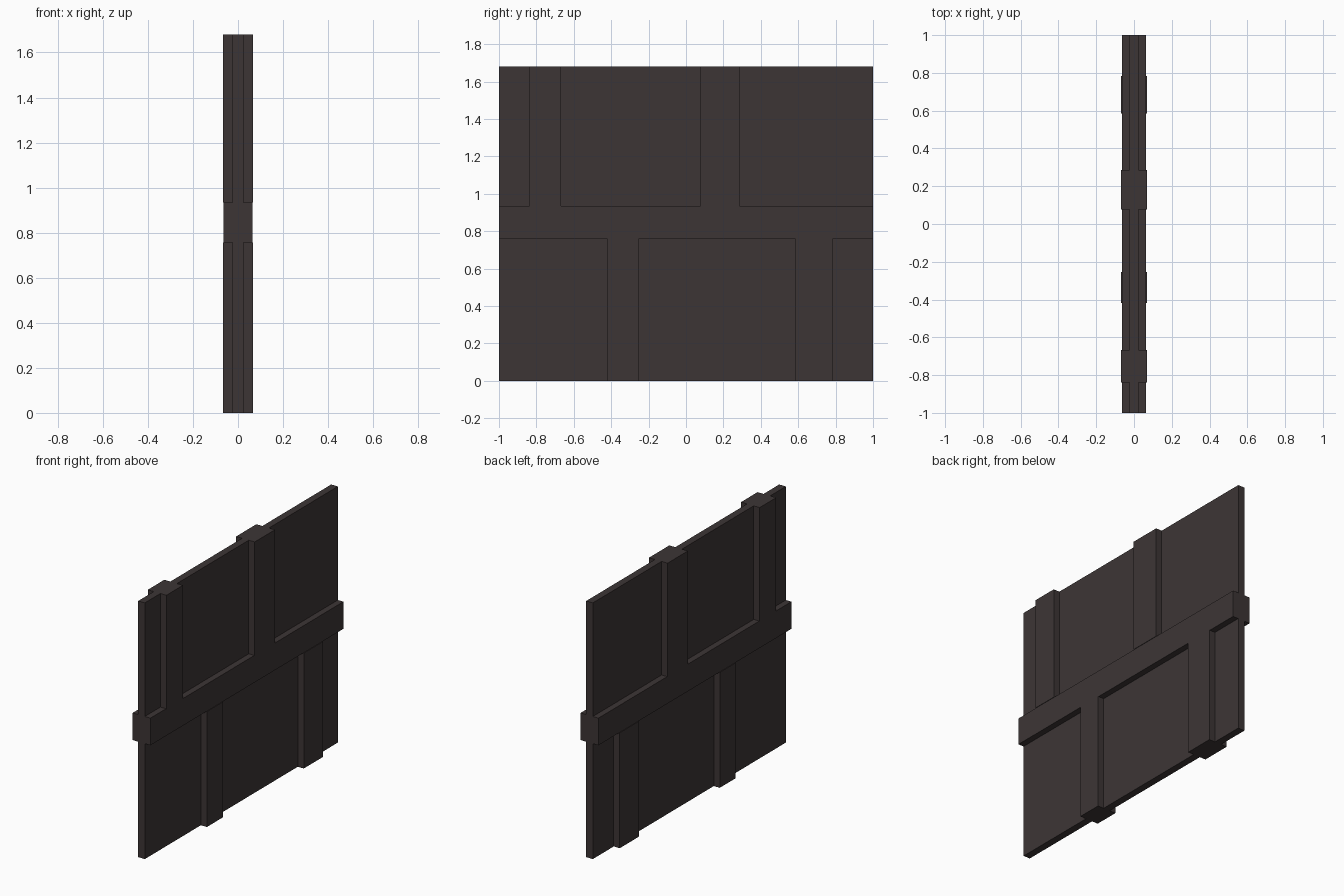
import bpy

if "Cube" in bpy.data.objects:
    bpy.data.objects.remove(bpy.data.objects["Cube"])

HEIGHT = 1.68
BAND_LOW, BAND_HIGH = 0.757, 0.935

mat = bpy.data.materials.new("dark brown")
mat.diffuse_color = (0.046, 0.036, 0.036, 1)
mat.use_nodes = True
mat.node_tree.nodes["Principled BSDF"].inputs["Base Color"].default_value = mat.diffuse_color


def box(name, half_x, y0, y1, z0, z1):
    """Box centred on x = 0, spanning the given y and z ranges."""
    bpy.ops.mesh.primitive_cube_add(size=1)
    ob = bpy.context.object
    ob.name = name
    ob.scale = (2 * half_x, y1 - y0, z1 - z0)
    ob.location = (0, (y0 + y1) / 2, (z0 + z1) / 2)
    bpy.ops.object.transform_apply(location=True, rotation=False, scale=True)
    ob.data.materials.append(mat)
    return ob


# thin wall panel
box("panel", 0.024, -1, 1, 0, HEIGHT)

# horizontal band, slightly thinner than the upright battens
box("middle_band", 0.0645, -1, 1, BAND_LOW, BAND_HIGH)

# upright battens above the band
for y0, y1 in ((-0.838, -0.667), (0.077, 0.287)):
    box("upper_batten", 0.0675, y0, y1, BAND_HIGH, HEIGHT)

# staggered upright battens below the band
for y0, y1 in ((-0.419, -0.254), (0.585, 0.783)):
    box("lower_batten", 0.0675, y0, y1, 0, BAND_LOW)
